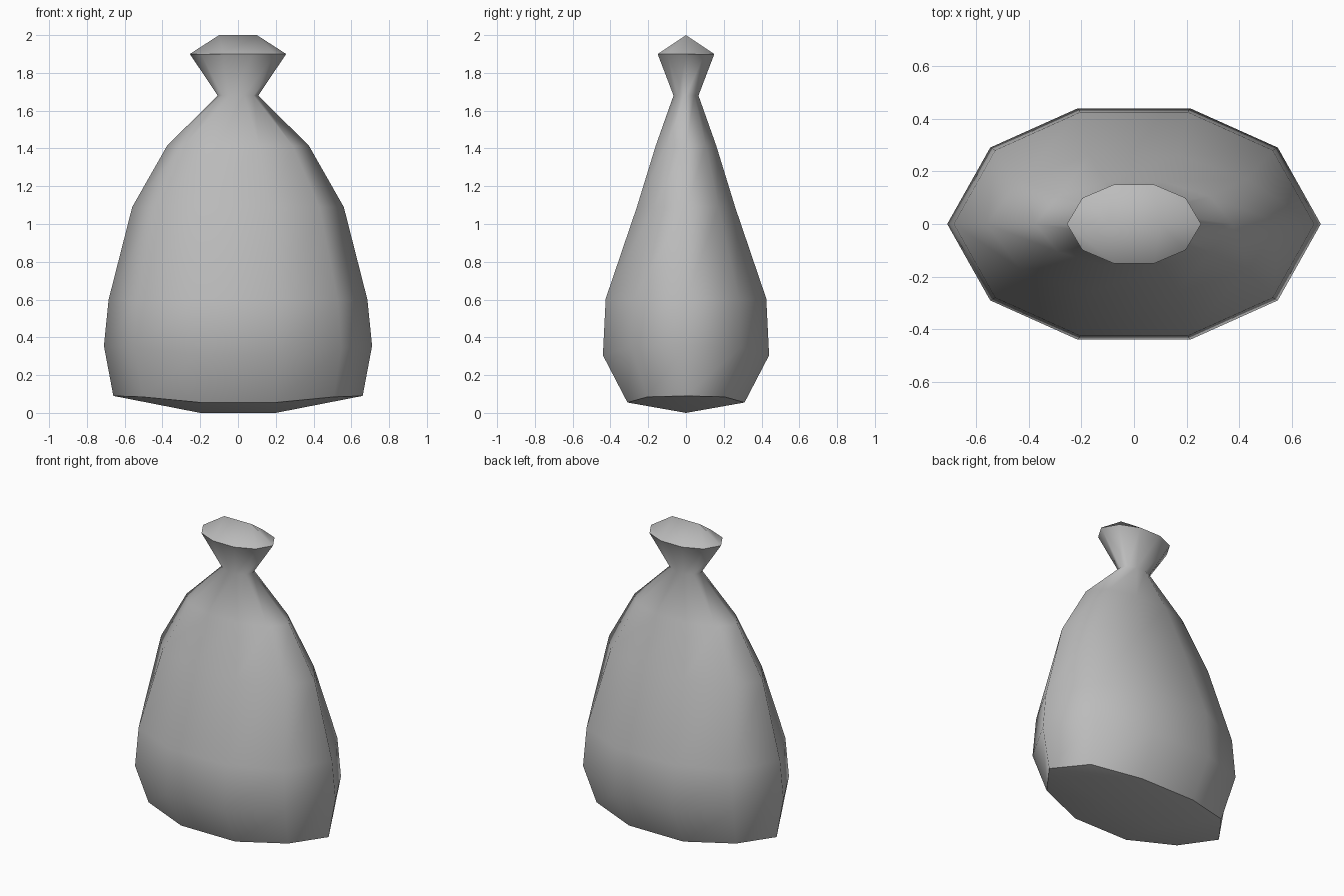
import bpy
import bmesh

cube = bpy.data.objects.get("Cube")
if cube:
    bpy.data.objects.remove(cube)

# One plain cloth colour
cloth = bpy.data.materials.new("grey cloth")
cloth.use_nodes = True
grey = (0.5, 0.5, 0.5, 1)
cloth.diffuse_color = grey
cloth.node_tree.nodes["Principled BSDF"].inputs["Base Color"].default_value = grey

# Rings from base to lip: half width, half depth, z at front, z at side seams
RINGS = [
    (0.66, 0.31, 0.055, 0.09),
    (0.71, 0.44, 0.305, 0.355),
    (0.685, 0.425, 0.605, 0.60),
    (0.56, 0.26, 1.09, 1.09),
    (0.375, 0.16, 1.415, 1.415),
    (0.107, 0.066, 1.68, 1.68),
    (0.255, 0.15, 1.90, 1.90),
]

# Ten-sided outline: x factor, y factor, share of the seam height
QUARTER = [(1, 0, 1), (0.77, 0.66, 0.85), (0.3, 1, 0)]
HALF = QUARTER + [(-x, y, s) for x, y, s in QUARTER[::-1]]
OUTLINE = HALF + [(x, -y, s) for x, y, s in HALF[-2:0:-1]]

bm = bmesh.new()
rings = []
for w, d, z_front, z_seam in RINGS:
    rings.append([bm.verts.new((x * w, y * d, z_front + s * (z_seam - z_front)))
                  for x, y, s in OUTLINE])

# Cloth walls
n = len(OUTLINE)
for low, high in zip(rings, rings[1:]):
    for i in range(n):
        j = (i + 1) % n
        bm.faces.new((low[i], low[j], high[j], high[i]))


def ridge_cap(ring, half_length, z):
    """Close a ring with faces meeting on a short central ridge."""
    a = bm.verts.new((half_length, 0, z))
    b = bm.verts.new((-half_length, 0, z))
    for side in (ring[:6], ring[5:] + ring[:1]):
        p, q = (a, b) if side[0] is ring[0] else (b, a)
        bm.faces.new((side[0], side[1], side[2], p))
        bm.faces.new((p, side[2], side[3], q))
        bm.faces.new((q, side[3], side[4], side[5]))


ridge_cap(rings[0], 0.2, 0)
ridge_cap(rings[-1], 0.1, 2.0)
bmesh.ops.recalc_face_normals(bm, faces=bm.faces)

# Smooth cloth with crisp base and lip edges
for face in bm.faces:
    face.smooth = True
for ring in (rings[0], rings[-1]):
    for i in range(n):
        bm.edges.get((ring[i], ring[(i + 1) % n])).smooth = False

mesh = bpy.data.meshes.new("tied_sack")
bm.to_mesh(mesh)
bm.free()
mesh.materials.append(cloth)
sack = bpy.data.objects.new("tied_sack", mesh)
bpy.context.collection.objects.link(sack)
